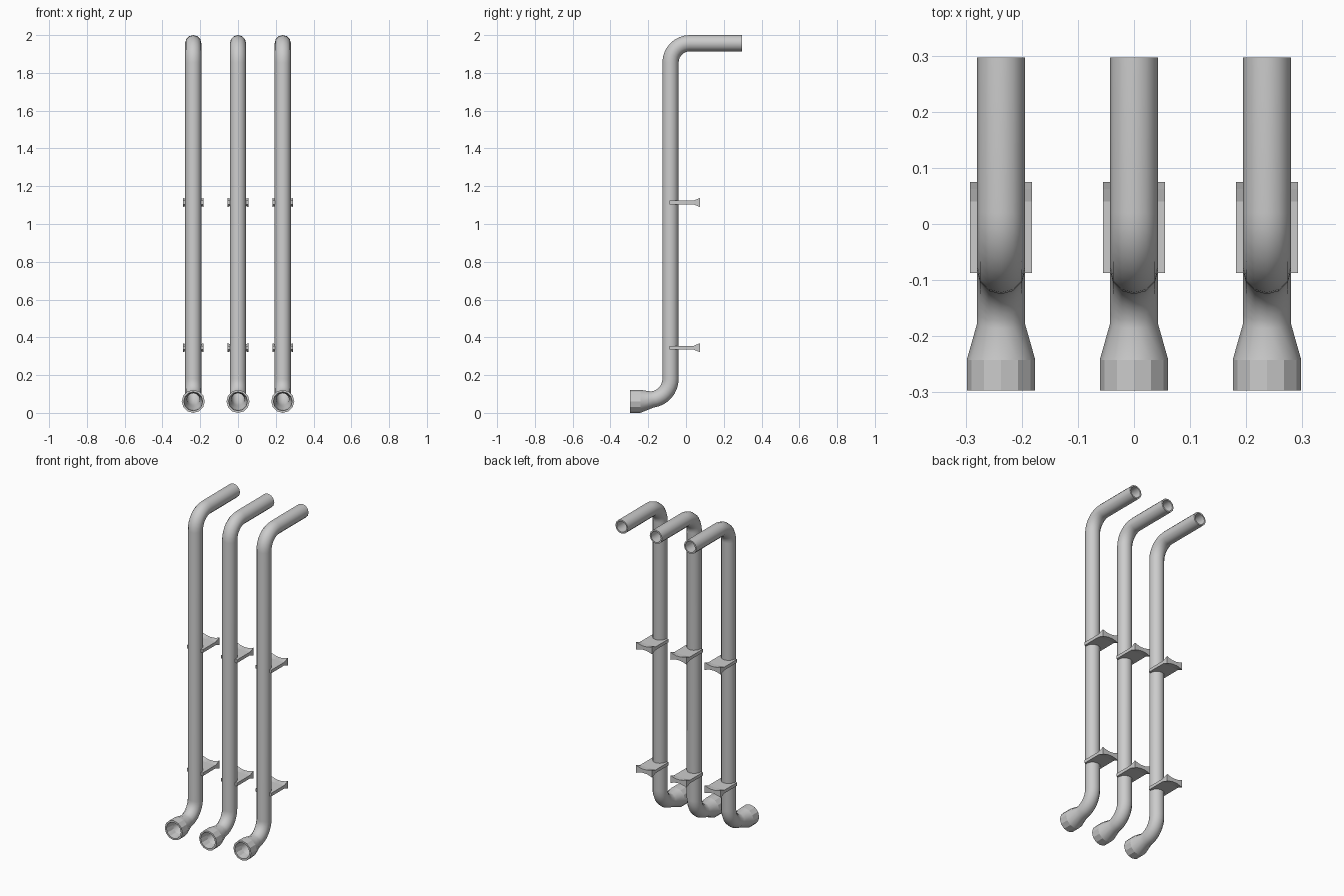
import bpy, bmesh, math
from mathutils import Vector

if "Cube" in bpy.data.objects:
    bpy.data.objects.remove(bpy.data.objects["Cube"])

SIDES = 12
R, WALL = 0.043, 0.009


def arc(cy, cz, r, a0, a1, n=8):
    return [(cy + r * math.cos(math.radians(a0 + (a1 - a0) * i / n)),
             cz + r * math.sin(math.radians(a0 + (a1 - a0) * i / n))) for i in range(n + 1)]


def make_object(name, bm):
    bmesh.ops.recalc_face_normals(bm, faces=bm.faces)
    me = bpy.data.meshes.new(name)
    bm.to_mesh(me)
    bm.free()
    ob = bpy.data.objects.new(name, me)
    bpy.context.collection.objects.link(ob)
    return ob


def make_pipe(name, x):
    # centre line in the yz plane: collar, taper, lower bend, riser, upper bend, outlet
    path = [(-0.297, 0.061), (-0.242, 0.061)]
    path += arc(-0.192, 0.18, 0.11, -83, 0)
    path += arc(0.02, 1.855, 0.102, 180, 90)
    path += [(0.297, 1.957)]
    n = len(path)
    outer = [0.061, 0.061] + [R] * (n - 2)
    inner = [0.05, 0.044] + [R - WALL] * (n - 2)
    frames = []
    for i, p in enumerate(path):
        a = Vector(path[max(i - 1, 0)])
        b = Vector(path[min(i + 1, n - 1)])
        t = (b - a).normalized()
        if i == 1:
            t = Vector((1, 0))
        frames.append((Vector((x, p[0], p[1])), Vector((0, -t.y, t.x))))
    bm = bmesh.new()

    def ring(i, r):
        c, nrm = frames[i]
        return [bm.verts.new(c + r * (math.cos(k * math.tau / SIDES) * Vector((1, 0, 0))
                                      + math.sin(k * math.tau / SIDES) * nrm))
                for k in range(SIDES)]

    # outside skin, then back along the bore, closed at both rims
    rings = [ring(i, outer[i]) for i in range(n)]
    rings += [ring(i, inner[i]) for i in reversed(range(n))]
    flat = {0, n - 1, 2 * n - 2, 2 * n - 1}
    for j in range(len(rings)):
        a, b = rings[j], rings[(j + 1) % len(rings)]
        for k in range(SIDES):
            m = (k + 1) % SIDES
            bm.faces.new((a[k], a[m], b[m], b[k])).smooth = j not in flat
    return make_object(name, bm)


def make_bracket(name, x, z):
    # thin plate whose back edge flares, most of all at its corners
    xs = [-0.055, -0.036, -0.015, 0.015, 0.036, 0.055]
    flare = [1, 0.5, 0.15, 0.15, 0.5, 1]
    stations = [(-0.087, 0), (0.04, 0), (0.062, 0.009), (0.075, 0.014)]
    bm = bmesh.new()
    loops = []
    for y, f in stations:
        top = [bm.verts.new((x + u, y, z + 0.01 + f * w)) for u, w in zip(xs, flare)]
        low = [bm.verts.new((x + u, y, z - 0.01 - f * w)) for u, w in zip(xs, flare)]
        loops.append(top + low[::-1])
    m = len(loops[0])
    for a, b in zip(loops, loops[1:]):
        for k in range(m):
            bm.faces.new((a[k], a[(k + 1) % m], b[(k + 1) % m], b[k]))
    for lp in (loops[0], loops[-1]):
        for k in range(len(xs) - 1):
            bm.faces.new((lp[k], lp[k + 1], lp[m - 2 - k], lp[m - 1 - k]))
    return make_object(name, bm)


# three identical pipes, each with two wall brackets
for label, px in (("left", -0.237), ("middle", 0.0), ("right", 0.237)):
    make_pipe(label + "_pipe", px)
    make_bracket(label + "_lower_bracket", px, 0.345)
    make_bracket(label + "_upper_bracket", px, 1.114)
